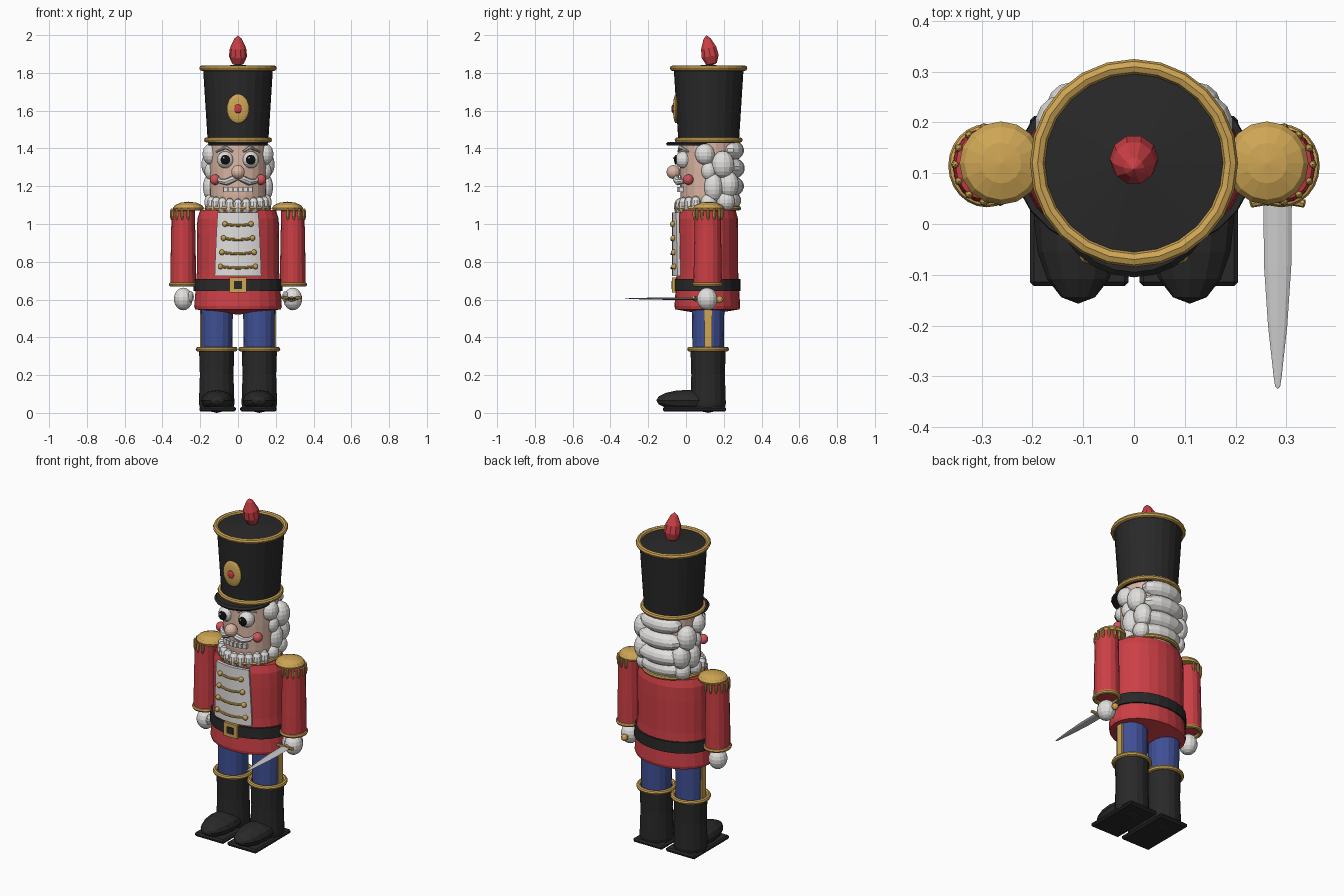
import bpy, bmesh, math
from mathutils import Vector

cube = bpy.data.objects.get("Cube")
if cube:
    bpy.data.objects.remove(cube, do_unlink=True)


def material(name, r, g, b):
    m = bpy.data.materials.new(name)
    m.use_nodes = True
    m.diffuse_color = (r, g, b, 1)
    m.node_tree.nodes["Principled BSDF"].inputs["Base Color"].default_value = (r, g, b, 1)
    return m


RED = material("coat red", .60, .05, .06)
GOLD = material("gold", .62, .38, .09)
BLUE = material("trouser blue", .05, .08, .30)
BLACK = material("soft black", .022, .022, .023)
WHITE = material("warm white", .75, .74, .72)
SKIN = material("skin", .70, .47, .37)
PINK = material("cheek pink", .65, .09, .11)
STEEL = material("steel", .60, .60, .60)
PUPIL = material("pupil black", .005, .005, .005)

CY = .12  # depth of the body axis


def finish(name, bm, mat, loc=(0, 0, 0), rot=(0, 0, 0)):
    bmesh.ops.recalc_face_normals(bm, faces=bm.faces)
    me = bpy.data.meshes.new(name)
    bm.to_mesh(me)
    bm.free()
    me.materials.append(mat)
    ob = bpy.data.objects.new(name, me)
    ob.location, ob.rotation_euler = loc, rot
    bpy.context.collection.objects.link(ob)
    return ob


def loft(name, rings, mat, loc=(0, 0, 0), rot=(0, 0, 0)):
    """Skin rings of points; a ring of one point is a pole, open ends are capped."""
    bm = bmesh.new()
    loops = [[bm.verts.new(p) for p in ring] for ring in rings]
    for a, b in zip(loops, loops[1:]):
        n = max(len(a), len(b))
        for i in range(n):
            j = (i + 1) % n
            if len(a) == 1:
                bm.faces.new((a[0], b[i], b[j]))
            elif len(b) == 1:
                bm.faces.new((a[i], a[j], b[0]))
            else:
                bm.faces.new((a[i], a[j], b[j], b[i]))
    for end in (loops[0], loops[-1]):
        if len(end) > 2:
            bm.faces.new(end)
    return finish(name, bm, mat, loc, rot)


def lathe(name, profile, mat, loc=(0, CY, 0), sy=1, seg=24, rot=(0, 0, 0)):
    rings = []
    for r, z in profile:
        angles = [2 * math.pi * i / seg for i in range(seg)] if r else [0]
        rings.append([(r * math.cos(a), r * sy * math.sin(a), z) for a in angles])
    return loft(name, rings, mat, loc, rot)


def ball(name, loc, size, mat, seg=14, rot=(0, 0, 0)):
    bm = bmesh.new()
    bmesh.ops.create_uvsphere(bm, u_segments=seg, v_segments=seg * 2 // 3, radius=1)
    bmesh.ops.scale(bm, vec=size if isinstance(size, tuple) else (size,) * 3, verts=bm.verts)
    return finish(name, bm, mat, loc, rot)


def ring(name, loc, major, minor, mat, sy=1):
    bpy.ops.mesh.primitive_torus_add(location=loc, major_radius=major, minor_radius=minor,
                                     major_segments=24, minor_segments=8)
    ob = bpy.context.object
    ob.name, ob.scale.y = name, sy
    ob.data.materials.append(mat)


def box(name, loc, size, mat):
    bm = bmesh.new()
    bmesh.ops.create_cube(bm, size=1)
    bmesh.ops.scale(bm, vec=size, verts=bm.verts)
    return finish(name, bm, mat, loc)


def tube(name, points, radii, mat, seg=8):
    pts = [Vector(p) for p in points]
    rings = []
    for i, p in enumerate(pts):
        d = pts[min(i + 1, len(pts) - 1)] - pts[max(i - 1, 0)]
        q = d.to_track_quat('Z', 'Y')
        rings.append([p + q @ Vector((radii[i] * math.cos(a), radii[i] * math.sin(a), 0))
                      for a in (2 * math.pi * k / seg for k in range(seg))])
    return loft(name, rings, mat)


def front(x):
    """Depth of the coat front at x."""
    return CY - .007 - .165 * math.sqrt(1 - (x / .22) ** 2)


# Tall hat with bands, plume, badge and visor
lathe("hat", [(0, 1.43), (.16, 1.43), (.185, 1.825), (0, 1.845)], BLACK)
ring("hat_top_band", (0, CY, 1.825), .19, .015, GOLD)
ring("hat_lower_band", (0, CY, 1.445), .166, .014, GOLD)
lathe("hat_visor", [(0, 1.415), (.155, 1.415), (.16, 1.425), (.15, 1.435), (0, 1.435)],
      BLACK, (0, .055, 0))
lathe("plume", [(0, 0), (.03, .01), (.048, .05), (.043, .095), (.02, .145), (0, .164)],
      RED, (0, .137, 1.838), seg=10, rot=(.18, 0, 0))
ball("hat_badge", (0, -.053, 1.61), (.06, .016, .077), GOLD, 18)
ball("badge_centre", (0, -.068, 1.61), (.022, .01, .024), RED, 10)

# Head and face
lathe("head", [(0, 1.03), (.14, 1.05), (.15, 1.15), (.152, 1.3), (.15, 1.43), (0, 1.43)], SKIN)
ball("nose", (0, -.066, 1.275), .037, SKIN)
for i in range(6):
    x = (i - 2.5) * .026
    box("tooth", (x, CY - .157 * math.cos(x / .157), 1.182), (.021, .02, .026), WHITE)
for s in (-1, 1):
    ball("eye", (s * .067, -.013, 1.34), .045, WHITE)
    ball("pupil", (s * .067, -.053, 1.34), (.026, .01, .026), PUPIL)
    ball("eye_glint", (s * .067 - .008, -.062, 1.35), .006, WHITE, 8)
    tube("eyebrow", [(s * .028, -.04, 1.383), (s * .065, -.032, 1.407), (s * .115, .012, 1.383)],
         [.006, .01, .005], WHITE)
    ball("cheek", (s * .122, .012, 1.235), .028, PINK)
    tube("moustache", [(0, -.05, 1.25), (s * .03, -.052, 1.236), (s * .06, -.042, 1.222),
                       (s * .092, -.018, 1.226), (s * .12, .01, 1.255)],
         [.014, .018, .018, .013, .004], WHITE)
    # Side curls
    for y, z, r, h in ((.10, 1.37, .052, .057), (.195, 1.315, .06, .072), (.12, 1.28, .04, .048),
                       (.145, 1.195, .05, .075), (.225, 1.21, .055, .07), (.21, 1.12, .05, .05),
                       (.12, 1.115, .042, .045)):
        ball("side_curl", (s * (.142 if y < .2 else .125), y, z), (r * .9, r, h), WHITE)

# Beard locks and rolled back hair
for i in range(9):
    a = (i - 4) * .28
    ball("beard_lock", (.155 * math.sin(a), CY - .157 * math.cos(a), 1.09 + .012 * abs(a)),
         (.027, .027, .046), WHITE, 10)
for z, y, w in ((1.39, .235, .13), (1.295, .24, .14), (1.2, .235, .145), (1.125, .22, .135)):
    ball("back_hair_roll", (0, y, z), (w, .072, .057), WHITE)

# Coat, collar, belt and buckle
lathe("coat", [(0, .52), (.227, .548), (.232, .565), (.222, .68), (.217, .76), (.218, .95),
               (.215, 1.03), (.2, 1.073), (0, 1.09)], RED, (0, .113, 0), .75)
ring("collar", (0, .115, 1.083), .165, .012, GOLD)
lathe("belt", [(.21, .645), (.235, .645), (.233, .71), (.21, .71)], BLACK, (0, .113, 0), .75)
box("buckle", (0, -.062, .677), (.088, .022, .08), GOLD)
box("buckle_centre", (0, -.07, .677), (.044, .014, .04), BLACK)

# Shirt front wrapped on the coat
bm = bmesh.new()
rows = []
for z, w in ((.725, .12), (.84, .116), (.95, .111), (1.06, .105)):
    xs = [w * (i / 5 - 1) for i in range(11)]
    rows.append([bm.verts.new((x, front(x) - .012, z)) for x in xs])
for a, b in zip(rows, rows[1:]):
    for i in range(10):
        bm.faces.new((a[i], a[i + 1], b[i + 1], b[i]))
shirt = finish("shirt_front", bm, WHITE)
solid = shirt.modifiers.new("thickness", 'SOLIDIFY')
solid.thickness, solid.offset = .018, 0

# Braid bars with end buttons
for i in range(4):
    z, w = .775 + i * .075, .093 - i * .008
    xs = [w * k / 3 for k in range(-3, 4)]
    tube("braid_bar", [(x, front(x) - .024, z - .008 * (1 - (x / w) ** 2)) for x in xs],
         [.007] * 7, GOLD)
    for s in (-1, 1):
        ball("braid_button", (s * w, front(w) - .026, z), .015, GOLD, 10)

for s in (-1, 1):
    # Arm, cuff and hand
    ax = s * .29
    lathe("arm", [(0, .68), (.068, .685), (.067, .8), (.064, .95), (.062, 1.07), (0, 1.09)],
          RED, (ax, .115, 0), 1.1, 16)
    ring("cuff", (ax, .115, .68), .064, .012, GOLD, 1.08)
    ball("hand", (ax, .112, .603), (.051, .054, .06), WHITE)
    ball("thumb", (s * .25, .085, .615), (.017, .02, .03), WHITE, 10)
    # Epaulette and fringe
    lathe("epaulette", [(0, 1.07), (.078, 1.073), (.082, 1.085), (.072, 1.1), (.04, 1.113), (0, 1.118)],
          GOLD, (s * .262, CY, 0), seg=16)
    for i in range(9):
        a = (i - 4) * .45
        ball("fringe", (s * (.28 + .072 * math.cos(a)), .117 + .075 * math.sin(a), 1.052),
             (.009, .009, .032), GOLD, 8)
    # Leg, side stripe and boot
    lx = s * .113
    lathe("trouser_leg", [(0, .32), (.083, .32), (.086, .56), (0, .56)], BLUE, (lx, .117, 0), seg=16)
    box("trouser_stripe", (s * .196, .117, .45), (.012, .04, .22), GOLD)
    lathe("boot_shaft", [(0, 0), (.088, .02), (.094, .05), (.089, .2), (.093, .33), (0, .335)],
          BLACK, (lx, .117, 0), seg=16)
    ring("boot_band", (lx, .117, .337), .098, .013, GOLD)
    ball("boot_toe", (lx - s * .003, .01, .066), (.087, .056, .167), BLACK, 12, (math.pi / 2, 0, 0))
    sole = box("boot_sole", (s * .108, .045, .02), (.194, .335, .024), BLACK)
    sole.modifiers.new("rounding", 'BEVEL').width = .008

# Sword held forward in the left hand
lathe("sword_blade", [(0, -.07), (.028, -.06), (.027, .08), (.019, .2), (.008, .3), (.005, .32), (0, .325)],
      STEEL, (.283, 0, .605), .25, 8, (math.pi / 2, 0, 0))
tube("sword_grip", [(.283, .04, .605), (.283, .18, .6)], [.013, .013], GOLD)
tube("sword_guard", [(.23, .04, .613), (.283, .052, .6), (.336, .04, .613)], [.008, .011, .008], GOLD)
ball("sword_pommel", (.283, .178, .6), .02, GOLD, 10)
